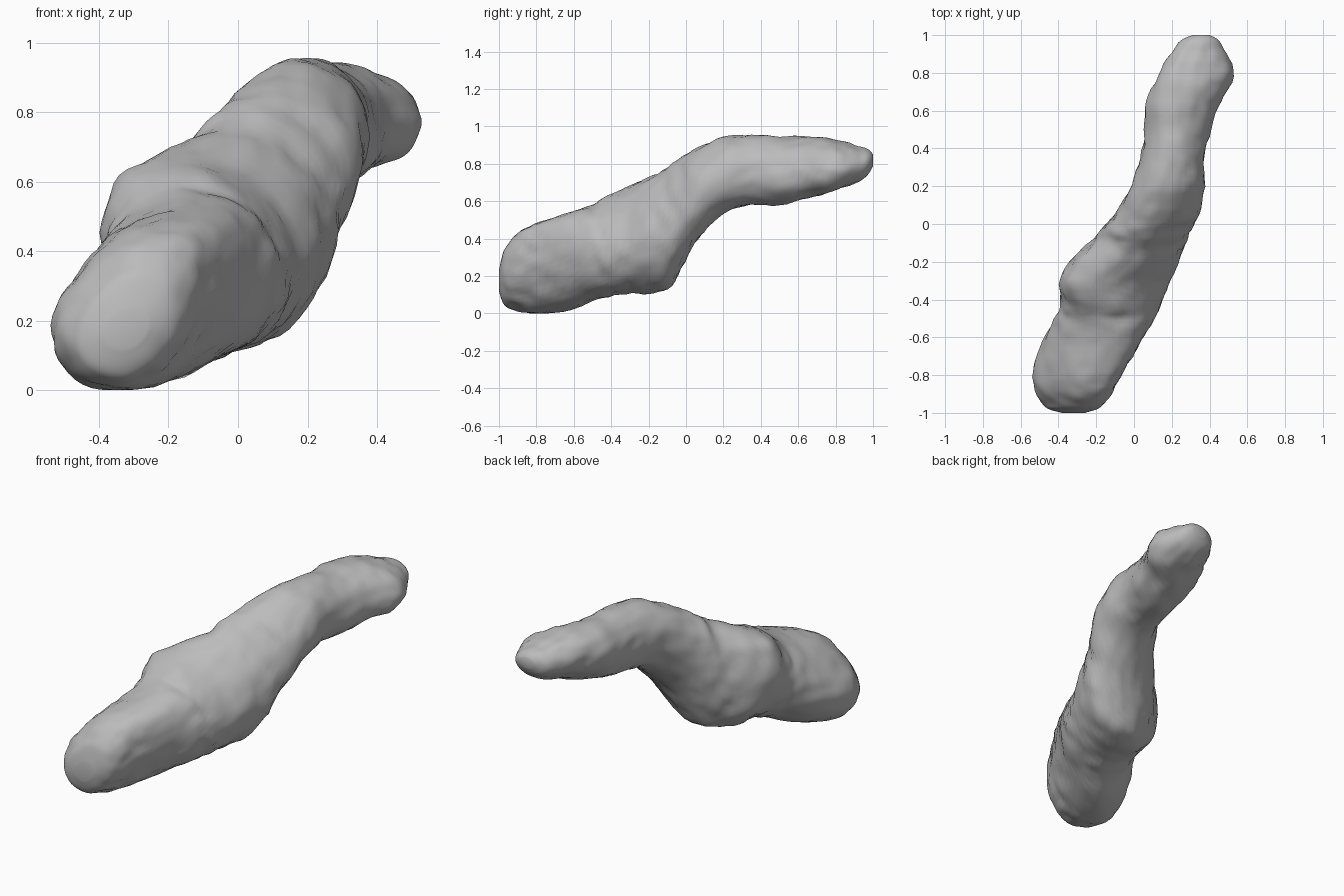
import bpy
import bmesh
import math
from mathutils import Vector, noise

cube = bpy.data.objects.get("Cube")
if cube:
    bpy.data.objects.remove(cube, do_unlink=True)

# Stone colour
stone = bpy.data.materials.new("stone_grey")
stone.use_nodes = True
grey = (0.5, 0.5, 0.5, 1.0)
stone.diffuse_color = grey
bsdf = next(n for n in stone.node_tree.nodes if n.type == "BSDF_PRINCIPLED")
bsdf.inputs["Base Color"].default_value = grey

# Sections in hundredths: y, left x, right x, bottom z, top z, lower skew, upper skew
SECTIONS = [
    (-100, -38, -26, 12, 23, -20, -30),
    (-98, -45, -20, 6, 32, -20, -40),
    (-95, -48, -16, 3, 37, -20, -45),
    (-88, -52, -11, 1, 44, -20, -50),
    (-78, -53, -5, 0, 49, -20, -50),
    (-62, -48, 3, 2, 54, -15, -40),
    (-51, -42, 10, 7, 57, -5, -15),
    (-44, -38, 13, 9, 61, 0, 10),
    (-32, -39, 18, 11, 67, 5, 27),
    (-20, -34, 23, 11, 72, 0, 5),
    (-10, -23, 27, 13, 77, -10, 5),
    (-3, -17, 30, 24, 83, -15, 8),
    (6, -9, 34, 40, 88, -5, 10),
    (20, -1, 37, 54, 94, 0, 15),
    (35, 4, 37, 58, 95, 0, 10),
    (50, 6, 40, 58, 94, 5, 10),
    (65, 7, 45, 62, 95, 15, 15),
    (78, 13, 53, 66, 93, 15, 30),
    (90, 20, 48, 70, 90, 10, 20),
    (97, 25, 45, 74, 88, 0, 10),
    (100, 31, 40, 79, 85, 0, 0),
]
STEPS = 4
SIDES = 56


def blend(p0, p1, p2, p3, t):
    """Smooth curve between p1 and p2."""
    return (2 * p1 + (p2 - p0) * t + (2 * p0 - 5 * p1 + 4 * p2 - p3) * t ** 2
            + (3 * p1 - p0 - 3 * p2 + p3) * t ** 3) / 200


def stations():
    last = len(SECTIONS) - 1
    for i in range(last):
        four = [SECTIONS[min(max(i + k, 0), last)] for k in (-1, 0, 1, 2)]
        for s in range(STEPS):
            yield [blend(*column, s / STEPS) for column in zip(*four)]
    yield [value / 100 for value in SECTIONS[last]]


# Lofted body
bm = bmesh.new()
rings = []
for y, left, right, low, high, low_skew, high_skew in stations():
    ring = []
    for k in range(SIDES):
        a = math.tau * k / SIDES
        lift = (1 + math.sin(a)) / 2
        skew = low_skew + (high_skew - low_skew) * lift
        x = (left + right) / 2 + (right - left) / 2 * math.cos(a + skew)
        ring.append(bm.verts.new((x, y, low + (high - low) * lift)))
    rings.append(ring)
for one, two in zip(rings, rings[1:]):
    for k in range(SIDES):
        n = (k + 1) % SIDES
        bm.faces.new((one[k], one[n], two[n], two[k]))
bm.faces.new(rings[0])
bm.faces.new(rings[-1])
bmesh.ops.recalc_face_normals(bm, faces=bm.faces)
bm.normal_update()

# Weathered lumps and slanting ripples
for v in bm.verts:
    p = v.co.copy()
    lump = noise.noise(p * 8) * 0.008 + noise.noise(p * 17) * 0.009
    ripple = noise.noise(Vector((p.x * 4, (p.y + p.z * 0.5) * 16, p.z * 4))) * 0.007
    fade = min(1, (1 - abs(p.y)) * 10)
    v.co += v.normal * (lump + ripple + 0.004) * fade
    v.co.z = max(v.co.z, 0)

mesh = bpy.data.meshes.new("stone_body")
bm.to_mesh(mesh)
bm.free()
mesh.materials.append(stone)
body = bpy.data.objects.new("stone_body", mesh)
bpy.context.collection.objects.link(body)
bpy.ops.object.select_all(action="DESELECT")
body.select_set(True)
bpy.context.view_layer.objects.active = body
bpy.ops.object.shade_smooth_by_angle(angle=math.radians(50))
